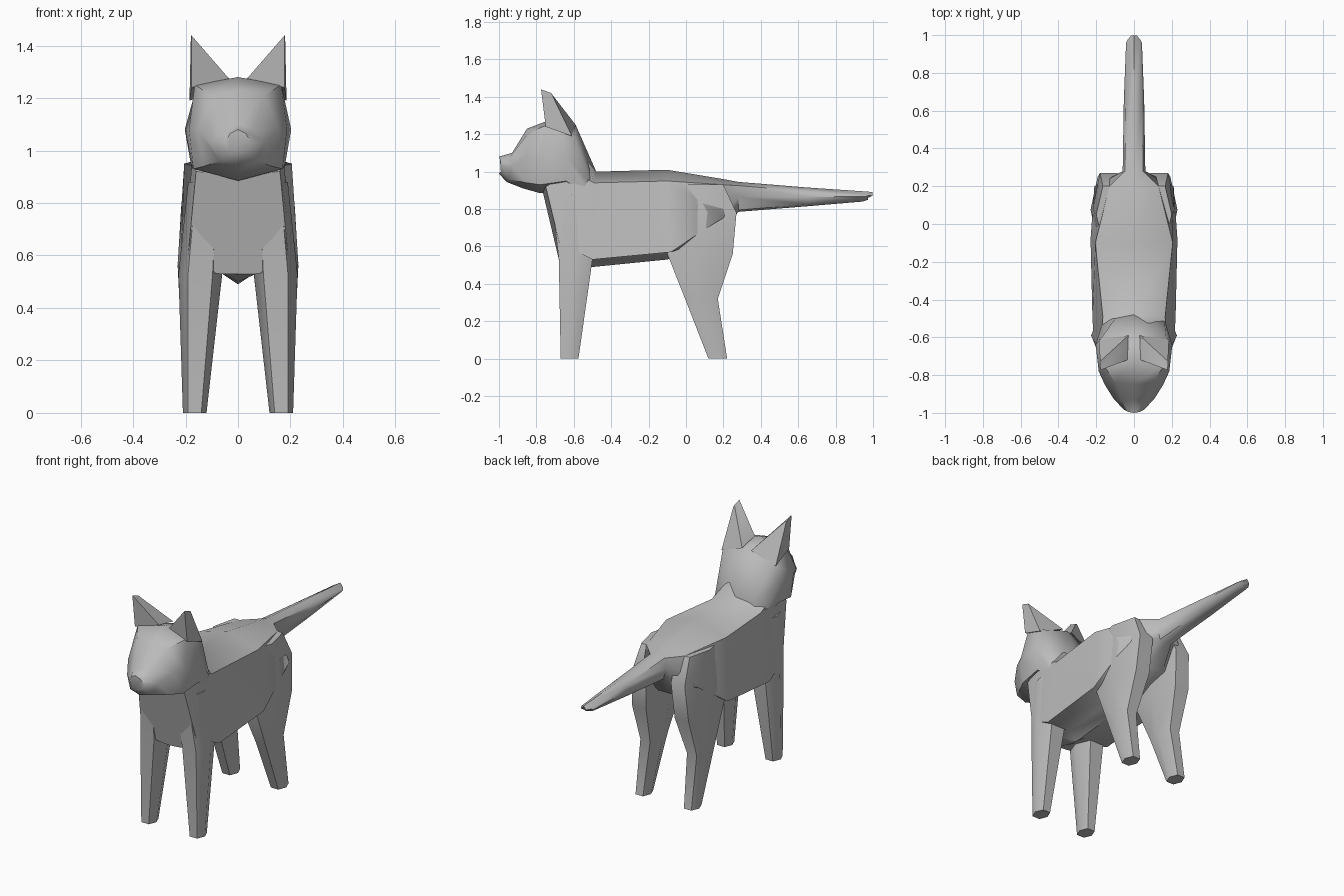
import bpy, bmesh, math

cube = bpy.data.objects.get("Cube")
if cube:
    bpy.data.objects.remove(cube, do_unlink=True)

GREY = (0.5, 0.5, 0.5, 1)
fur = bpy.data.materials.new("grey_fur")
fur.use_nodes = True
fur.diffuse_color = GREY
fur.node_tree.nodes["Principled BSDF"].inputs["Base Color"].default_value = GREY


def loft(name, rings, angle=50):
    """Skin a closed surface over rings with equal point counts."""
    bm = bmesh.new()
    loops = [[bm.verts.new(p) for p in ring] for ring in rings]
    n = len(loops[0])
    for a, b in zip(loops, loops[1:]):
        for i in range(n):
            j = (i + 1) % n
            bm.faces.new((a[i], a[j], b[j], b[i]))
    bm.faces.new(loops[0])
    bm.faces.new(loops[-1])
    bmesh.ops.recalc_face_normals(bm, faces=bm.faces)
    mesh = bpy.data.meshes.new(name)
    bm.to_mesh(mesh)
    bm.free()
    mesh.materials.append(fur)
    obj = bpy.data.objects.new(name, mesh)
    bpy.context.collection.objects.link(obj)
    bpy.ops.object.select_all(action='DESELECT')
    obj.select_set(True)
    bpy.context.view_layer.objects.active = obj
    bpy.ops.object.shade_smooth_by_angle(angle=math.radians(angle))
    return obj


def full(half):
    """Half ring from top centre to bottom centre, completed by reflection."""
    return half + [(-x, y, z) for x, y, z in half[-2:0:-1]]


def leg_ring(z, y0, y1, x0, x1, side):
    """Six-sided leg section with a ridge on the inner and outer side."""
    ym, c = (y0 + y1) / 2, (x1 - x0) * 0.22
    pts = [(x1, ym), (x1 - c, y0), (x0 + c, y0), (x0, ym), (x0 + c, y1), (x1 - c, y1)]
    return [(side * x, y, z) for x, y in pts]


def tail_ring(y, w, top, low, lean=0):
    mid = (top + low) / 2
    return [(0, y + lean, top), (w * 0.8, y + lean, top - 0.02), (w, y, mid),
            (w * 0.7, y - lean, low + 0.01), (0, y - lean, low)]


# Chest, trunk, rump and tail in one skin
body = [
    [(0, -.77, .91), (.16, -.75, .92), (.195, -.66, .55), (.07, -.67, .53), (0, -.68, .53)],
    [(0, -.57, 1.18), (.17, -.61, 1.0), (.215, -.58, .57), (.06, -.58, .53), (0, -.58, .50)],
    [(0, -.48, 1.0), (.165, -.49, .94), (.22, -.5, .53), (.06, -.5, .53), (0, -.5, .49)],
    [(0, -.1, 1.01), (.205, -.1, .95), (.23, -.08, .57), (.06, -.1, .57), (0, -.1, .53)],
    [(0, .2, .96), (.13, .2, .93), (.21, .2, .76), (.06, .18, .66), (0, .18, .66)],
    tail_ring(.28, .06, .945, .785),
    tail_ring(.65, .054, .915, .815),
    tail_ring(.96, .042, .893, .84, .015),
    tail_ring(.985, .02, .89, .85, .012),
]
loft("body_and_tail", [full(r) for r in body])

# Head, from the nose back to the nape
head = [
    [(0, -1, 1.08), (.03, -.995, 1.065), (.05, -.985, 1.03), (.035, -.99, 1.0), (0, -1, .99)],
    [(0, -.93, 1.10), (.06, -.94, 1.08), (.105, -.93, 1.03), (.07, -.95, .96), (0, -.96, .945)],
    [(0, -.85, 1.23), (.1, -.84, 1.21), (.155, -.85, 1.08), (.13, -.85, .94), (0, -.87, .91)],
    [(0, -.72, 1.28), (.165, -.74, 1.25), (.187, -.78, 1.08), (.17, -.78, .93), (0, -.78, .885)],
    [(0, -.59, 1.25), (.17, -.6, 1.2), (.203, -.64, 1.08), (.18, -.64, .95), (0, -.6, .88)],
    [(0, -.48, 1.0), (.1, -.5, .98), (.16, -.5, .92), (.16, -.5, .85), (0, -.5, .8)],
]
loft("head", [full(r) for r in head])

# Legs and ears, left then right
for side, label in ((1, "left"), (-1, "right")):
    loft(label + "_front_leg", [
        leg_ring(0, -.67, -.575, .12, .21, side),
        leg_ring(.53, -.68, -.5, .06, .227, side),
        leg_ring(.88, -.72, -.5, .05, .19, side)])
    loft(label + "_hind_leg", [
        leg_ring(0, .12, .22, .12, .21, side),
        leg_ring(.32, -.005, .17, .1, .218, side),
        leg_ring(.56, -.1, .25, .06, .23, side),
        leg_ring(.78, -.1, .27, .05, .217, side),
        leg_ring(.93, -.1, .2, .04, .2, side)])
    base = [(.035, -.72, 1.275), (.178, -.75, 1.24), (.185, -.61, 1.19), (.03, -.59, 1.25)]
    tip = [(.174, -.772, 1.435), (.178, -.775, 1.44), (.18, -.72, 1.42), (.172, -.72, 1.418)]
    loft(label + "_ear", [[(side * x, y, z) for x, y, z in r] for r in (base, tip)], 40)
